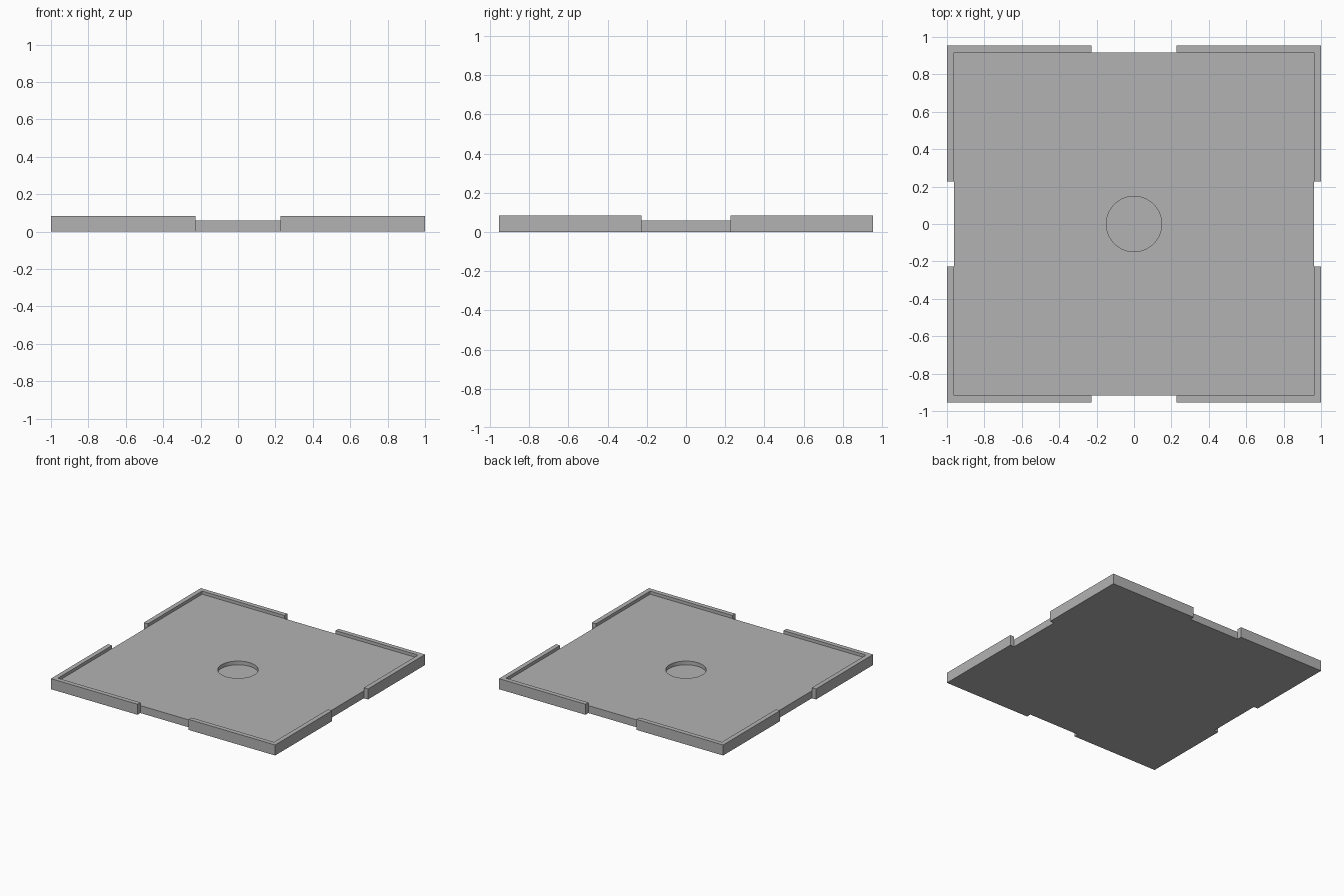
import bpy
import bmesh

if "Cube" in bpy.data.objects:
    bpy.data.objects.remove(bpy.data.objects["Cube"], do_unlink=True)

# Main dimensions
HALF_X, HALF_Y = 1.0, 0.955
RIM = 0.037
NOTCH = 0.228
PLATE_TOP, RIM_TOP = 0.06, 0.085
RECESS_RADIUS, RECESS_FLOOR = 0.148, 0.03

grey = bpy.data.materials.new("plain grey")
grey.use_nodes = True
colour = (0.45, 0.45, 0.45, 1.0)
grey.diffuse_color = colour
grey.node_tree.nodes["Principled BSDF"].inputs["Base Color"].default_value = colour


def grid_lines(half):
    return [-half, RIM - half, -NOTCH, NOTCH, half - RIM, half]


def raise_faces(bm, faces, height):
    """Extrude faces straight up and return the new top faces."""
    geom = bmesh.ops.extrude_face_region(bm, geom=faces)["geom"]
    verts = [g for g in geom if isinstance(g, bmesh.types.BMVert)]
    bmesh.ops.translate(bm, verts=verts, vec=(0, 0, height))
    return [g for g in geom if isinstance(g, bmesh.types.BMFace)]


# Flat footprint: a grid of cells with the middle of each side left out
bm = bmesh.new()
xs, ys = grid_lines(HALF_X), grid_lines(HALF_Y)
points = [[bm.verts.new((x, y, 0)) for y in ys] for x in xs]
for i in range(5):
    for j in range(5):
        if (i in (0, 4) and j == 2) or (j in (0, 4) and i == 2):
            continue
        bm.faces.new((points[i][j], points[i + 1][j],
                      points[i + 1][j + 1], points[i][j + 1]))
bmesh.ops.delete(bm, geom=[v for v in bm.verts if not v.link_faces], context='VERTS')

# Raise the plate, then the four rim corners
top = raise_faces(bm, bm.faces[:], PLATE_TOP)


def on_rim(face):
    c = face.calc_center_median()
    return abs(c.x) > HALF_X - RIM or abs(c.y) > HALF_Y - RIM


raise_faces(bm, [f for f in top if on_rim(f)], RIM_TOP - PLATE_TOP)
bmesh.ops.recalc_face_normals(bm, faces=bm.faces[:])
bmesh.ops.dissolve_limit(bm, angle_limit=0.01, verts=bm.verts[:], edges=bm.edges[:])

mesh = bpy.data.meshes.new("tray")
bm.to_mesh(mesh)
bm.free()
tray = bpy.data.objects.new("tray", mesh)
bpy.context.collection.objects.link(tray)
mesh.materials.append(grey)

# Round recess in the middle
bpy.ops.mesh.primitive_cylinder_add(vertices=64, radius=RECESS_RADIUS, depth=0.2,
                                    location=(0, 0, RECESS_FLOOR + 0.1))
cutter = bpy.context.object
cutter.name = "recess_cutter"
cutter.hide_render = True
cutter.data.materials.append(grey)
cut = tray.modifiers.new("recess", 'BOOLEAN')
cut.operation = 'DIFFERENCE'
cut.solver = 'EXACT'
cut.object = cutter

bpy.ops.object.select_all(action='DESELECT')
tray.select_set(True)
bpy.context.view_layer.objects.active = tray
bpy.ops.object.modifier_apply(modifier=cut.name)
bpy.data.objects.remove(cutter, do_unlink=True)
bpy.ops.object.shade_smooth_by_angle()
